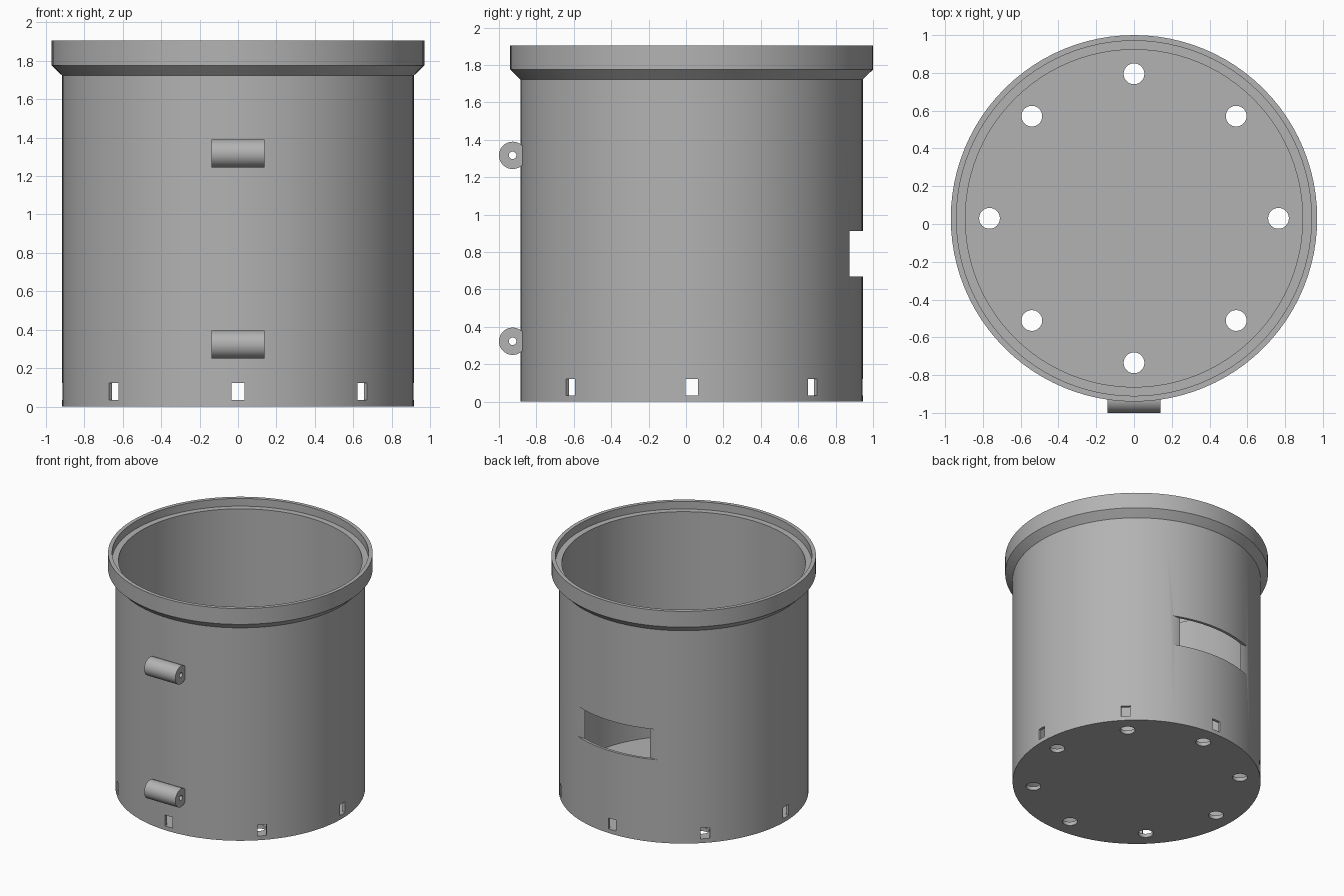
import bpy, bmesh, math
from mathutils import Matrix, Vector

if "Cube" in bpy.data.objects:
    bpy.data.objects.remove(bpy.data.objects["Cube"])

CY = 0.03          # the round body sits slightly behind the hinge knuckles
R_OUT, R_IN, R_RIM = 0.915, 0.893, 0.97
FLOOR = 0.03

grey = bpy.data.materials.new("grey plastic")
grey.diffuse_color = (0.45, 0.45, 0.45, 1)
grey.use_nodes = True
grey.node_tree.nodes["Principled BSDF"].inputs["Base Color"].default_value = grey.diffuse_color


def make_object(name, bm):
    bmesh.ops.recalc_face_normals(bm, faces=bm.faces)
    mesh = bpy.data.meshes.new(name)
    bm.to_mesh(mesh)
    bm.free()
    mesh.materials.append(grey)
    ob = bpy.data.objects.new(name, mesh)
    bpy.context.collection.objects.link(ob)
    return ob


def smooth(ob):
    bpy.ops.object.select_all(action='DESELECT')
    bpy.context.view_layer.objects.active = ob
    ob.select_set(True)
    bpy.ops.object.shade_smooth_by_angle(angle=math.radians(30))


def lathe(name, profile, n=96):
    """Closed solid of revolution; both profile ends are capped."""
    bm = bmesh.new()
    rings = [[bm.verts.new((r * math.cos(2 * math.pi * i / n),
                            CY + r * math.sin(2 * math.pi * i / n), z))
              for i in range(n)] for r, z in profile]
    for a, b in zip(rings, rings[1:]):
        for i in range(n):
            j = (i + 1) % n
            bm.faces.new((a[i], a[j], b[j], b[i]))
    bm.faces.new(rings[0])
    bm.faces.new(rings[-1])
    return make_object(name, bm)


def add_box(bm, size, matrix):
    bmesh.ops.create_cube(bm, size=1, matrix=matrix @ Matrix.Diagonal((*size, 1)))


# Bucket: outer wall, flared rim, inner ledge, inside wall and floor
bucket = lathe("bucket", [(R_OUT, 0), (R_OUT, 1.722), (R_RIM, 1.776), (R_RIM, 1.904),
                          (0.94, 1.904), (0.94, 1.842), (R_IN, 1.842), (R_IN, FLOOR)])

# Cutters: drain holes, wall slots and the flat-cut opening at the back
cut = bmesh.new()
for k in range(8):
    turn = Matrix.Translation((0, CY, 0)) @ Matrix.Rotation(k * math.pi / 4, 4, 'Z')
    bmesh.ops.create_cone(cut, cap_ends=True, segments=32, radius1=0.055, radius2=0.055,
                          depth=0.2, matrix=turn @ Matrix.Translation((0.765, 0, 0)))
    add_box(cut, (0.16, 0.068, 0.088), turn @ Matrix.Translation((0.92, 0, 0.078)))
add_box(cut, (1.0, 0.3, 0.244), Matrix.Translation((0, 0.874 + 0.15, 0.79)))
cutter = make_object("cutter", cut)
cutter.hide_render = True

mod = bucket.modifiers.new("openings", 'BOOLEAN')
mod.operation = 'DIFFERENCE'
mod.solver = 'EXACT'
mod.object = cutter
bpy.context.view_layer.objects.active = bucket
bpy.ops.object.modifier_apply(modifier=mod.name)
bpy.data.objects.remove(cutter)
smooth(bucket)


# Hinge knuckles: bored cylinders, flattened where they meet the wall
def knuckle(name, z, n=48, r=0.073, bore=0.02, half=0.139):
    bm = bmesh.new()

    def ring(rad, x):
        return [bm.verts.new((x, -1 + r + min(rad * math.cos(2 * math.pi * i / n), 0.057),
                              z + rad * math.sin(2 * math.pi * i / n))) for i in range(n)]
    loops = [ring(r, -half), ring(r, half), ring(bore, half), ring(bore, -half)]
    for a, b in zip(loops, loops[1:] + loops[:1]):
        for i in range(n):
            j = (i + 1) % n
            bm.faces.new((a[i], a[j], b[j], b[i]))
    smooth(make_object(name, bm))


knuckle("lower_hinge_knuckle", 0.323)
knuckle("upper_hinge_knuckle", 1.317)
